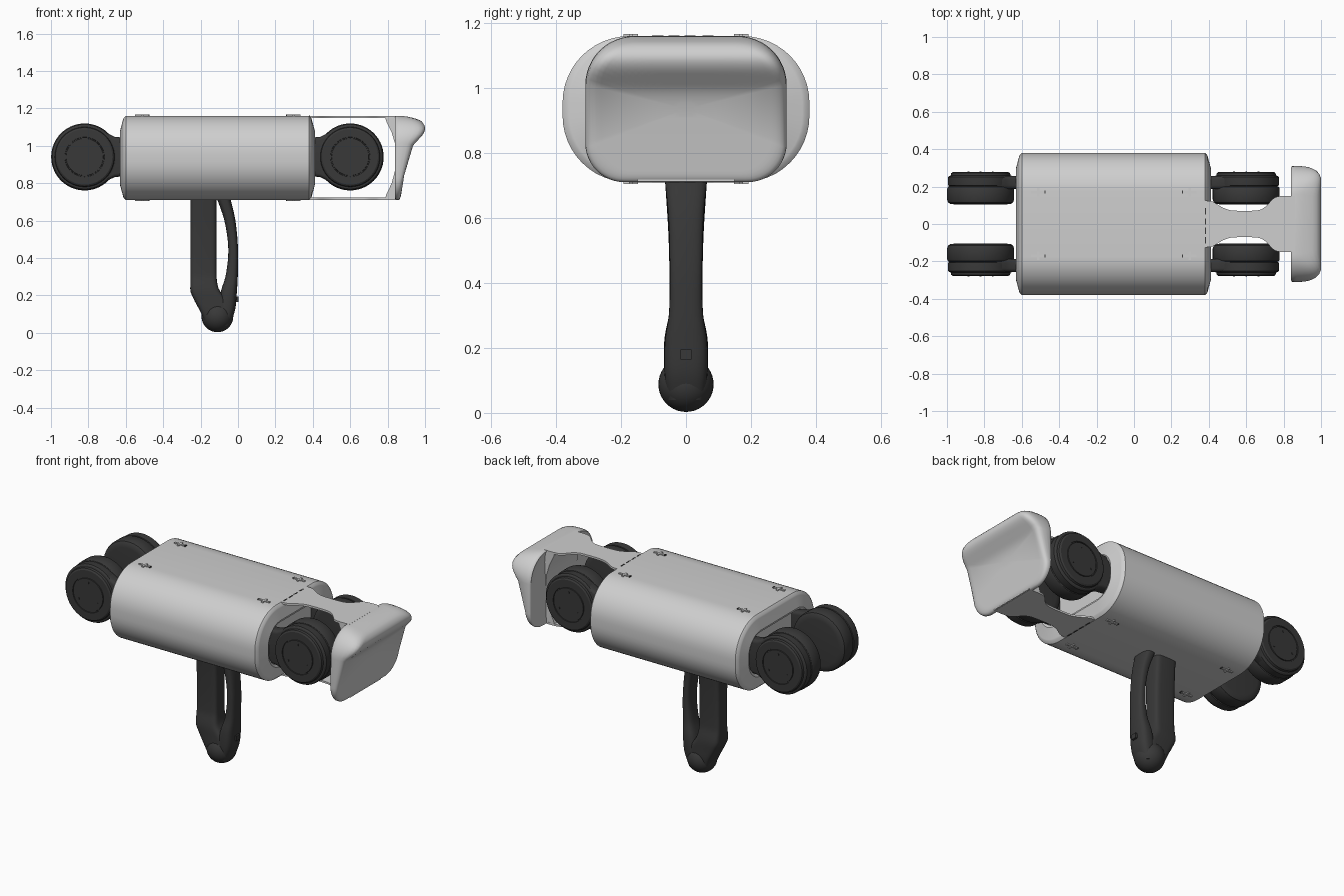
import bpy, bmesh, math
from mathutils import Vector

cube = bpy.data.objects.get("Cube")
if cube:
    bpy.data.objects.remove(cube)


def material(name, c):
    m = bpy.data.materials.new(name)
    m.use_nodes = True
    m.diffuse_color = (*c, 1)
    b = m.node_tree.nodes["Principled BSDF"]
    b.inputs["Base Color"].default_value = (*c, 1)
    b.inputs["Roughness"].default_value = 0.6
    return m


SHELL = material("light grey shell", (0.62, 0.62, 0.62))
DARK = material("dark grey rubber", (0.04, 0.04, 0.04))


def finish(name, bm, mat, angle=35):
    bmesh.ops.recalc_face_normals(bm, faces=bm.faces)
    me = bpy.data.meshes.new(name)
    bm.to_mesh(me)
    bm.free()
    for p in me.polygons:
        p.use_smooth = True
    me.set_sharp_from_angle(angle=math.radians(angle))
    me.materials.append(mat)
    ob = bpy.data.objects.new(name, me)
    bpy.context.collection.objects.link(ob)
    return ob


def loft(name, rings, mat, angle=35):
    """Skin a list of equal-length point rings and cap both ends."""
    bm = bmesh.new()
    vs = [[bm.verts.new(p) for p in r] for r in rings]
    n = len(vs[0])
    for a, b in zip(vs, vs[1:]):
        for i in range(n):
            bm.faces.new((a[i], a[(i + 1) % n], b[(i + 1) % n], b[i]))
    bm.faces.new(vs[0])
    bm.faces.new(vs[-1])
    return finish(name, bm, mat, angle)


def box(name, lo, hi, mat):
    rings = [[(lo[0], lo[1], z), (hi[0], lo[1], z), (hi[0], hi[1], z), (lo[0], hi[1], z)]
             for z in (lo[2], hi[2])]
    return loft(name, rings, mat)


def interp(table, t):
    """Smooth interpolation through rows sorted by their first value."""
    rows = [Vector(r) for r in table]
    k = max(i for i in range(len(rows) - 1) if i == 0 or rows[i][0] <= t)
    a, b = rows[k], rows[k + 1]
    f = min(max((t - a[0]) / (b[0] - a[0]), 0), 1)
    h = b[0] - a[0]

    def slope(i):
        lo, hi = rows[max(i - 1, 0)], rows[min(i + 1, len(rows) - 1)]
        return (hi - lo) / (hi[0] - lo[0])
    return (a * (2*f**3 - 3*f*f + 1) + b * (3*f*f - 2*f**3)
            + slope(k) * h * (f**3 - 2*f*f + f) + slope(k + 1) * h * (f**3 - f*f))


def round_rect(hw, hh, r_top, r_bot, steps=12):
    pts = []
    for sx, sy, r, a0 in ((1, 1, r_top, 0), (-1, 1, r_top, 90), (-1, -1, r_bot, 180), (1, -1, r_bot, 270)):
        for i in range(steps + 1):
            a = math.radians(a0 + 90 * i / steps)
            pts.append((sx * (hw - r) + r * math.cos(a), sy * (hh - r) + r * math.sin(a)))
    return pts


# Main body: rounded block with sloped end rims and recessed end faces
MID_X, MID_Z = -0.11, 0.935
body_sections = [(0.475, 0.11), (0.515, 0.1), (0.522, 0.085), (0.505, 0.022), (0.503, 0.014), (0.49, 0)]
body_sections = [(-x, d) for x, d in body_sections] + body_sections[::-1]
loft("body_shell",
     [[(MID_X + x, y, MID_Z + z) for y, z in round_rect(0.38 - d, 0.225 - d, 0.205 - d, 0.205 - d)]
      for x, d in body_sections], SHELL, 30)

# Raised cross marks on the top and underside
for z0, z1, side in ((1.159, 1.166, "top"), (0.704, 0.711, "bottom")):
    for x, s in ((-0.475, -1), (0.255, 1)):
        for y in (-0.17, 0.17):
            xa, xb = (-0.55, -0.475) if s < 0 else (0.26, 0.335)
            xc = (xa + xb) / 2
            box(f"{side}_mark_long", (xa, y - 0.006, z0), (xb, y + 0.006, z1), SHELL)
            box(f"{side}_mark_cross", (xc - 0.006, y - 0.022, z0), (xc + 0.006, y + 0.022, z1), SHELL)
            tip = xb if s < 0 else xa
            box(f"{side}_mark_slot", (tip - 0.003, y - 0.008, z0), (tip + 0.003, y + 0.008, z1 + 0.0005), DARK)

# Dark slots where the bumper plates meet the body
for y in (-0.1, -0.05, 0.0, 0.055):
    for z in (0.7085, 1.1595):
        box("plate_slot", (0.379, y - 0.004, z), (0.386, y + 0.03, z + 0.002), DARK)


# Wheels: lathe profiles of (radius, y), mirrored across y
def lathe(name, profile, cx, sign, mat, n=56):
    rings = [[(cx + r * math.cos(2 * math.pi * i / n), sign * y, 0.94 + r * math.sin(2 * math.pi * i / n))
              for i in range(n)] for r, y in profile]
    return loft(name, rings, mat, 30)


TYRE = [(0.14, 0.105), (0.163, 0.108), (0.174, 0.116), (0.179, 0.13),
        (0.179, 0.19), (0.174, 0.199), (0.168, 0.202), (0.168, 0.21)]
HUB = [(0.166, 0.203), (0.174, 0.207), (0.175, 0.215), (0.175, 0.25), (0.168, 0.257), (0.16, 0.259),
       (0.157, 0.272), (0.148, 0.278), (0.106, 0.278), (0.105, 0.273), (0.1, 0.273), (0.099, 0.279), (0.03, 0.279)]
for cx, d, end in ((-0.82, 1, "rear"), (0.60, -1, "front")):
    for s, side in ((1, "left"), (-1, "right")):
        lathe(f"{end}_{side}_tyre", TYRE, cx, s, DARK)
        lathe(f"{end}_{side}_hub", HUB, cx, s, DARK)
        for k in range(3):
            a = math.radians(90 + 120 * k)
            px, pz = cx + 0.075 * math.cos(a), 0.94 + 0.075 * math.sin(a)
            box(f"{end}_{side}_screw", (px - 0.005, min(s * 0.276, s * 0.281), pz - 0.005),
                (px + 0.005, max(s * 0.276, s * 0.281), pz + 0.005), DARK)
        # Arm from the hub into the body: stations of (offset, half height)
        arm = [(0.05, 0.16), (0.10, 0.14), (0.135, 0.12), (0.16, 0.108), (0.2, 0.104), (0.235, 0.1)]
        loft(f"{end}_{side}_arm",
             [[(cx + d * o, s * 0.222 + y, 0.94 + z) for y, z in round_rect(0.035, h, 0.02, 0.02, 4)]
              for o, h in arm], DARK)

# Bumper plates: waisted outline, thin, at the top and underside
WAIST = [(0.38, 0.125), (0.42, 0.12), (0.47, 0.09), (0.52, 0.073), (0.66, 0.073), (0.70, 0.09),
         (0.75, 0.14), (0.79, 0.15), (0.86, 0.15)]
xs = [0.38 + 0.48 * i / 32 for i in range(33)]
half = [(x, interp(WAIST, x)[1]) for x in xs]
outline = half + [(x, -y) for x, y in half[::-1]]
for name, z0, z1 in (("bumper_top_plate", 1.148, 1.16), ("bumper_bottom_plate", 0.711, 0.722)):
    loft(name, [[(x, y, z) for x, y in outline] for z in (z0, z1)], SHELL)

# Curved bracket joining the plates to the bumper pad
BRACKET = [(0.713, 0.785), (0.74, 0.793), (0.8, 0.822), (0.87, 0.84), (0.94, 0.846),
           (1.01, 0.84), (1.07, 0.822), (1.13, 0.793), (1.158, 0.785)]
bracket = [(x, z) for z, x in BRACKET] + [(0.865, 1.158), (0.865, 0.713)]
loft("bumper_bracket", [[(x, y, z) for x, z in bracket] for y in (-0.15, 0.15)], SHELL)

# Bumper pad: rounded outline whose front follows an overhanging height curve
FRONT = [(0.711, 0.868), (0.8, 0.882), (0.88, 0.895), (0.94, 0.907), (0.99, 0.928), (1.03, 0.962),
         (1.06, 0.988), (1.09, 1.0), (1.115, 0.993), (1.14, 0.967), (1.16, 0.91)]
BACK = 0.84
pad = round_rect(0.31, 0.2245, 0.15, 0.12, 12)


def pad_ring(k, depth):
    """Outline shrunk by k; depth runs from 0 at the back to 1 at the front."""
    ring = []
    for y, z in pad:
        z = MID_Z + z * (1 - k)
        ring.append((BACK + (interp(FRONT, z)[1] - BACK) * depth, y * (1 - k), z))
    return ring


pad_rings = [pad_ring(0.9, 0.08), pad_ring(0.3, 0.08), pad_ring(0.1, 0.06), pad_ring(0.03, 0.0), pad_ring(0.008, 0.05),
             pad_ring(0, 0.18), pad_ring(0, 0.4), pad_ring(0.005, 0.62), pad_ring(0.018, 0.78),
             pad_ring(0.04, 0.89), pad_ring(0.07, 0.96), pad_ring(0.11, 1.0)]
pad_rings += [pad_ring(0.11 + 0.045 * i, 1.0) for i in range(1, 19)]
loft("bumper_pad", pad_rings, SHELL, 50)


# Handle: two bars of rounded section, rows of (z, x min, x max, half width)
def bar(name, rows, power, steps=40, n=32):
    rings = []
    for k in range(steps + 1):
        z, x0, x1, hy = interp(rows, rows[0][0] + (rows[-1][0] - rows[0][0]) * k / steps)
        ring = []
        for i in range(n):
            c, s = math.cos(2 * math.pi * i / n), math.sin(2 * math.pi * i / n)
            ring.append(((x0 + x1) / 2 + (x1 - x0) / 2 * math.copysign(abs(c) ** power, c),
                         hy * math.copysign(abs(s) ** power, s), z))
        rings.append(ring)
    return loft(name, rings, DARK)


bar("handle_grip", [(0.05, -0.175, -0.06, 0.055), (0.11, -0.2, -0.05, 0.066), (0.17, -0.232, -0.06, 0.067),
                    (0.22, -0.254, -0.095, 0.067), (0.25, -0.255, -0.108, 0.063), (0.31, -0.255, -0.115, 0.052),
                    (0.52, -0.255, -0.115, 0.053), (0.725, -0.255, -0.115, 0.065)], 0.4)
bar("handle_guard", [(0.04, -0.11, -0.045, 0.055), (0.12, -0.11, -0.016, 0.066), (0.22, -0.092, -0.006, 0.065),
                     (0.31, -0.065, -0.001, 0.052), (0.45, -0.052, 0.0, 0.05), (0.6, -0.073, -0.014, 0.054),
                     (0.725, -0.115, -0.042, 0.066)], 0.7)

# Rounded foot of the handle
bm = bmesh.new()
bmesh.ops.create_uvsphere(bm, u_segments=32, v_segments=20, radius=0.085)
bmesh.ops.translate(bm, verts=bm.verts, vec=(-0.11, 0, 0.088))
finish("handle_foot", bm, DARK)

# Small button on the guard
box("handle_button", (-0.02, -0.017, 0.165), (0.002, 0.017, 0.195), DARK)
